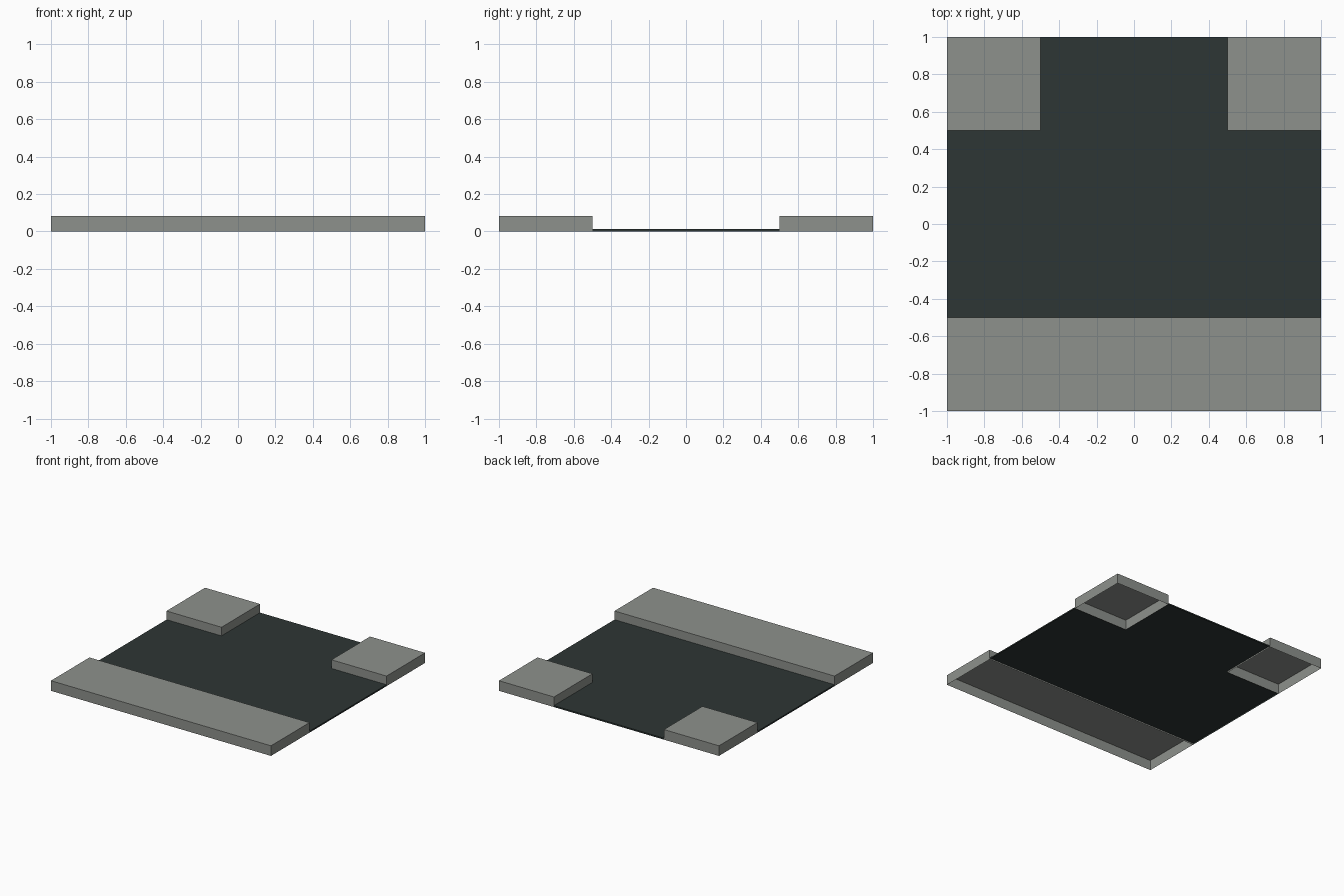
import bpy, bmesh

if "Cube" in bpy.data.objects:
    bpy.data.objects.remove(bpy.data.objects["Cube"])

KERB_H = 0.083
ROAD_H = 0.012


def material(name, rgb):
    m = bpy.data.materials.new(name)
    m.diffuse_color = (*rgb, 1.0)
    m.use_nodes = True
    m.node_tree.nodes["Principled BSDF"].inputs["Base Color"].default_value = m.diffuse_color
    return m


pavement_grey = material("pavement grey", (0.27, 0.285, 0.265))
asphalt = material("dark asphalt", (0.027, 0.037, 0.035))


def open_slab(name, outline, height, mat, walls=None):
    """Flat top with side walls down to the ground and no underside.
    walls: indices of outline edges that get a wall (all by default)."""
    bm = bmesh.new()
    top = [bm.verts.new((x, y, height)) for x, y in outline]
    low = [bm.verts.new((x, y, 0)) for x, y in outline]
    bm.faces.new(top)
    n = len(outline)
    for i in (range(n) if walls is None else walls):
        j = (i + 1) % n
        bm.faces.new((low[i], low[j], top[j], top[i]))
    bmesh.ops.delete(bm, geom=[v for v in bm.verts if not v.link_faces],
                     context='VERTS')
    mesh = bpy.data.meshes.new(name)
    bm.to_mesh(mesh)
    bm.free()
    mesh.materials.append(mat)
    ob = bpy.data.objects.new(name, mesh)
    bpy.context.collection.objects.link(ob)
    return ob


def rect(x0, y0, x1, y1):
    return [(x0, y0), (x1, y0), (x1, y1), (x0, y1)]


# Straight pavement along the front
open_slab("front_pavement", rect(-1, -1, 1, -0.5), KERB_H, pavement_grey)

# Corner pavements at the back
open_slab("left_corner_pavement", rect(-1, 0.5, -0.5, 1), KERB_H, pavement_grey)
open_slab("right_corner_pavement", rect(0.5, 0.5, 1, 1), KERB_H, pavement_grey)

# T-shaped road, with a thin edge only on the three open ends
road = [(-1, -0.5), (1, -0.5), (1, 0.5), (0.5, 0.5),
        (0.5, 1), (-0.5, 1), (-0.5, 0.5), (-1, 0.5)]
open_slab("road_surface", road, ROAD_H, asphalt, walls=(1, 4, 7))
